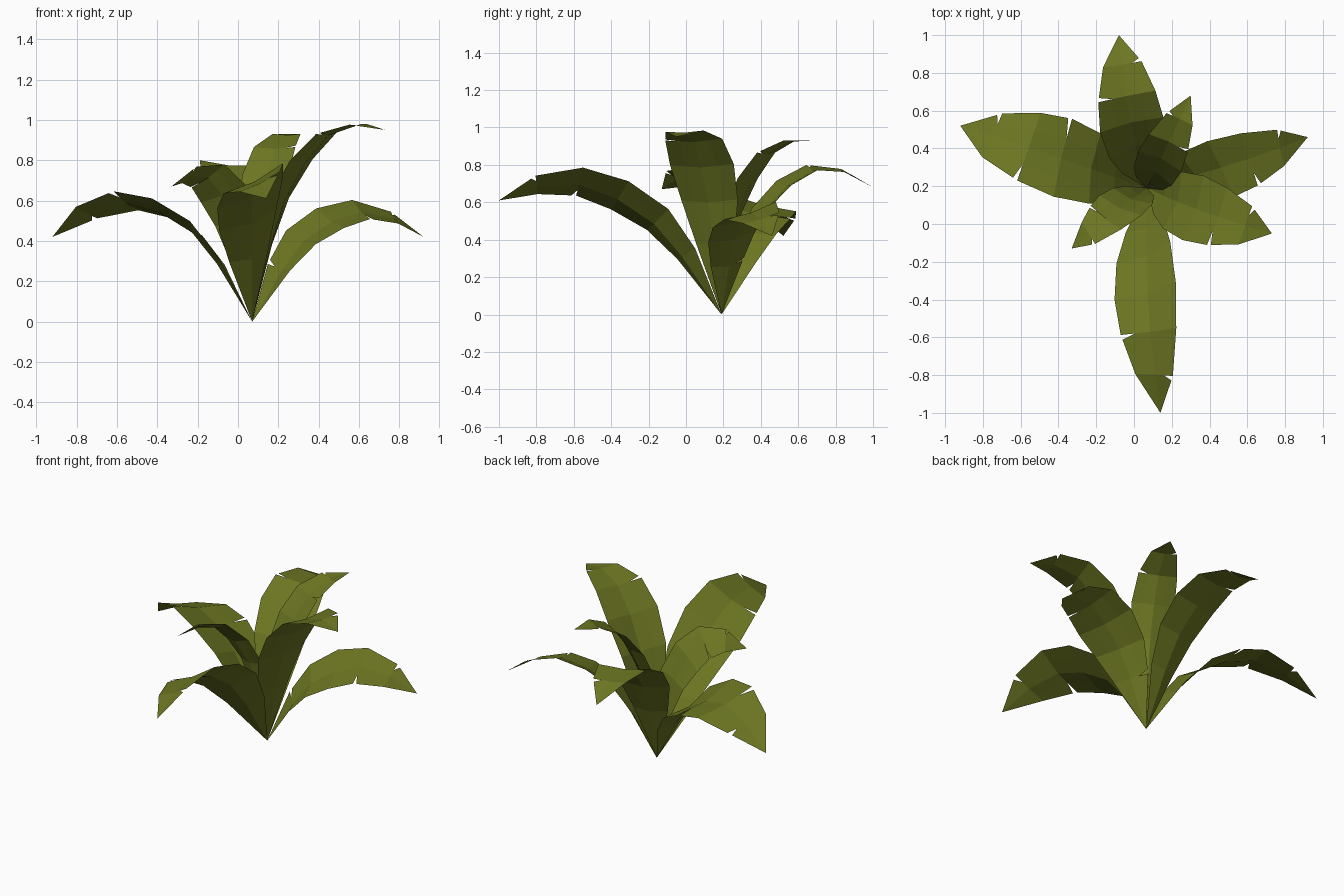
import bpy, bmesh
from math import sin, cos, radians
from mathutils import Vector

if "Cube" in bpy.data.objects:
    bpy.data.objects.remove(bpy.data.objects["Cube"])

BASE = Vector((0.07, 0.19, 0.0))

# Shared leaf shape: along chord, arch height, half width, midrib channel depth
ROWS = [(0, 0, 0, 0), (.237, .148, .083, .018), (.40, .217, .122, .02), (.578, .235, .138, .016),
        (.745, .212, .124, .01), (.893, .123, .083, .005), (1, 0, 0, 0)]

mat = bpy.data.materials.new("leaf_green")
mat.diffuse_color = (0.15, 0.18, 0.016, 1)
mat.use_nodes = True
mat.node_tree.nodes["Principled BSDF"].inputs["Base Color"].default_value = mat.diffuse_color


def leaf(name, tip, arch, shift, width, roll, bend, cuts):
    """One arching leaf; shift moves the arch towards the tip.
    cuts are (side, row), side +1 is left of the heading."""
    chord = Vector(tip) - BASE
    length = chord.length
    c = chord.normalized()
    left = Vector((0, 0, 1)).cross(c).normalized()
    up = c.cross(left)
    r = radians(roll)
    spine = [BASE + length * (c * (u + shift * v / .235) + up * v * arch) + left * bend * v / .235
             for u, v, w, d in ROWS]
    last = len(ROWS) - 1

    # Cross-section vectors at each row
    side, normal = [], []
    for i in range(last + 1):
        t = (spine[min(i + 1, last)] - spine[max(i - 1, 0)]).normalized()
        n = t.cross(left).normalized()
        side.append(left * cos(r) + n * sin(r))
        normal.append(n * cos(r) - left * sin(r))

    bm = bmesh.new()
    mid = [bm.verts.new(spine[i] - normal[i] * ROWS[i][3] * length) for i in range(last + 1)]
    for s in (1, -1):
        edge = [spine[i] + side[i] * s * ROWS[i][2] * width * length
                + normal[i] * ROWS[i][3] * .3 * length for i in range(last + 1)]
        half = [bm.verts.new(mid[i].co.lerp(edge[i], .5)) if 0 < i < last else mid[i]
                for i in range(last + 1)]
        rim = [bm.verts.new(edge[i]) if 0 < i < last else mid[i] for i in range(last + 1)]
        for i in range(last):
            a, b = rim[i], rim[i + 1]
            # Tear: the next segment starts a little further along the rim
            if (s, i) in cuts:
                a = bm.verts.new(edge[i].lerp(edge[i + 1], .12))
            for loop in ((mid[i], mid[i + 1], half[i + 1], half[i]), (half[i], half[i + 1], b, a)):
                verts = list(dict.fromkeys(loop))
                if len(verts) > 2:
                    bm.faces.new(verts if s < 0 else verts[::-1])
    bmesh.ops.recalc_face_normals(bm, faces=bm.faces)
    if sum(f.normal.z * f.calc_area() for f in bm.faces) < 0:
        bmesh.ops.reverse_faces(bm, faces=bm.faces)
    me = bpy.data.meshes.new(name)
    bm.to_mesh(me)
    bm.free()
    me.materials.append(mat)
    bpy.context.collection.objects.link(bpy.data.objects.new(name, me))


usual = {(-1, 4), (1, 5)}
# Leaves around the base: tip, arch, shift, width, roll, bend, tears
leaf("front_leaf", (.14, -1.0, .61), 1.0, 0, 1.0, 27, -.04, usual)
leaf("left_leaf", (-.92, .52, .42), 1.28, 0, 1.4, 14, -.01, {(-1, 3), (1, 4), (-1, 5)})
leaf("back_leaf", (-.08, 1.0, .68), 1.27, .09, 1.17, 5, .02, {(1, 4), (-1, 5)})
leaf("right_low_leaf", (.92, .46, .42), 1.25, .01, 1.25, 18, -.02, usual | {(1, 1)})
leaf("right_high_leaf", (.73, -.05, .95), .93, .1, 1.1, 2, -.015, usual)
leaf("back_right_leaf", (.30, .68, .93), .9, .08, .85, 0, 0, usual)
leaf("front_left_leaf", (-.33, -.13, .67), 1.25, .14, 1.12, 32, -.015, usual)
